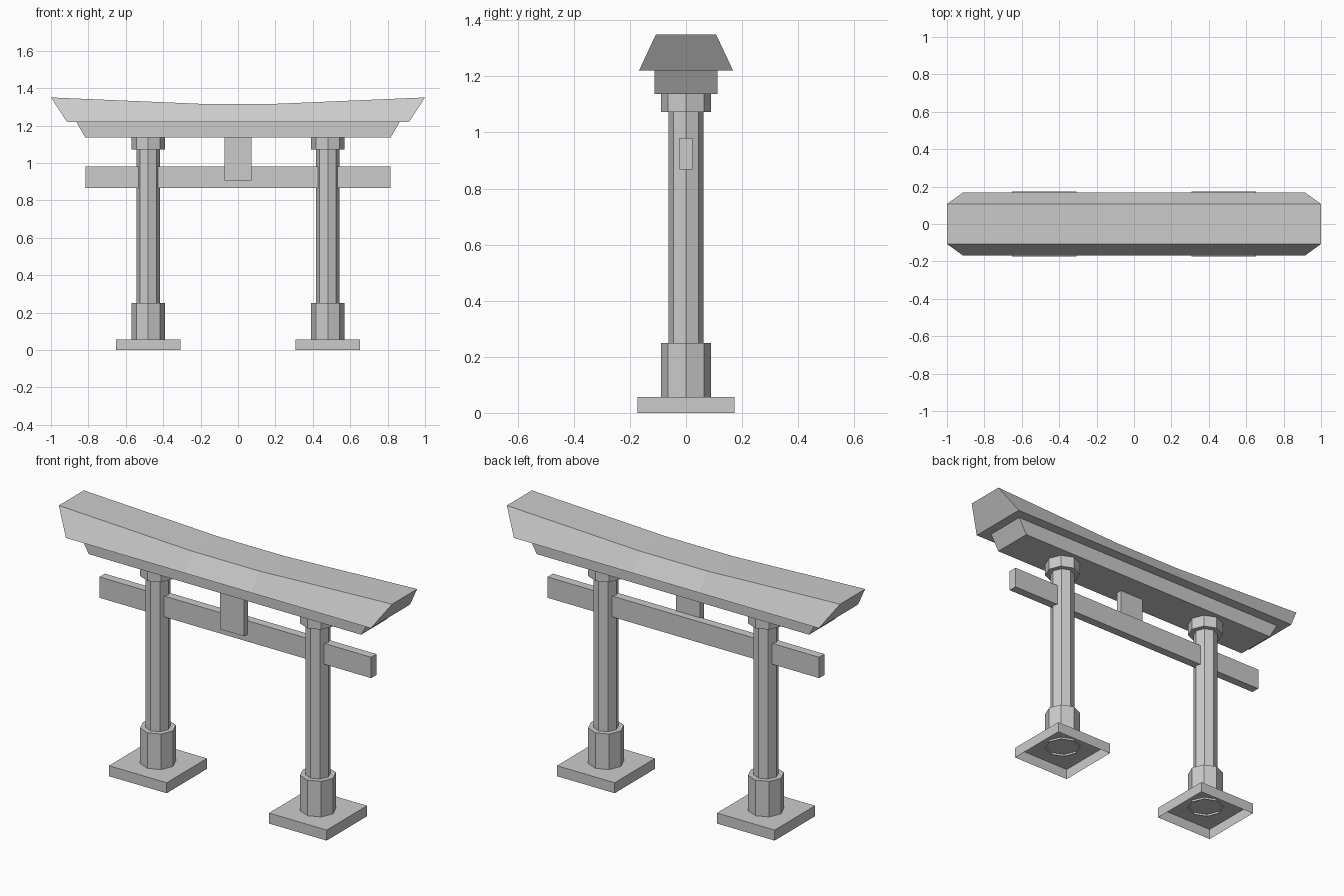
import bpy, bmesh, math

default = bpy.data.objects.get("Cube")
if default:
    bpy.data.objects.remove(default, do_unlink=True)

stone = bpy.data.materials.new("grey stone")
stone.use_nodes = True
GREY = (0.6, 0.6, 0.6, 1)
stone.diffuse_color = GREY
stone.node_tree.nodes["Principled BSDF"].inputs["Base Color"].default_value = GREY


def finish(name, bm):
    bmesh.ops.recalc_face_normals(bm, faces=bm.faces)
    mesh = bpy.data.meshes.new(name)
    bm.to_mesh(mesh)
    bm.free()
    mesh.materials.append(stone)
    obj = bpy.data.objects.new(name, mesh)
    bpy.context.collection.objects.link(obj)
    return obj


def loft(name, rings, bottom=True, top=True):
    """Skin matching rings of points, optionally capping the two ends."""
    bm = bmesh.new()
    loops = [[bm.verts.new(p) for p in ring] for ring in rings]
    n = len(loops[0])
    for a, b in zip(loops, loops[1:]):
        for i in range(n):
            j = (i + 1) % n
            bm.faces.new((a[i], a[j], b[j], b[i]))
    if bottom:
        bm.faces.new(loops[0][::-1])
    if top:
        bm.faces.new(loops[-1])
    return finish(name, bm)


def rect(cx, cy, hx, hy, z):
    return [(cx + sx * hx, cy + sy * hy, z)
            for sx, sy in ((-1, -1), (1, -1), (1, 1), (-1, 1))]


def octagon(cx, r, z):
    return [(cx + r * math.cos(k * math.pi / 4), r * math.sin(k * math.pi / 4), z)
            for k in range(8)]


# Two posts: hollow foot slab, octagonal sleeve, shaft and collar
for side, cx in (("right", -0.48), ("left", 0.48)):
    loft(side + "_foot_slab",
         [rect(cx, 0, 0.173, 0.173, 0), rect(cx, 0, 0.173, 0.173, 0.057)], bottom=False)
    loft(side + "_post_sleeve",
         [octagon(cx, 0.09, 0.046), octagon(cx, 0.09, 0.25)], bottom=False)
    loft(side + "_post_shaft", [octagon(cx, 0.0625, 0.06), octagon(cx, 0.0625, 1.1)])
    loft(side + "_post_collar", [octagon(cx, 0.09, 1.073), octagon(cx, 0.09, 1.137)])

# Lower tie beam and the hanging tablet on its front
loft("tie_beam", [rect(0, 0, 0.815, 0.023, 0.867), rect(0, 0, 0.815, 0.023, 0.98)])
loft("tablet", [rect(0, -0.034, 0.073, 0.017, 0.906), rect(0, -0.034, 0.073, 0.017, 1.14)])

# Upper lintel with slanted ends
loft("lintel", [rect(0, 0, 0.817, 0.112, 1.137), rect(0, 0, 0.865, 0.112, 1.22)])

# Top beam: tapered section swept along x, with upswept, overhanging ends
stations = [(-0.915, -1, 1.35), (-0.2, -0.2, 1.316), (0.2, 0.2, 1.316), (0.915, 1, 1.35)]
loft("top_beam", [[(xb, -0.168, 1.22), (xb, 0.168, 1.22), (xt, 0.107, z), (xt, -0.107, z)]
                  for xb, xt, z in stations])
